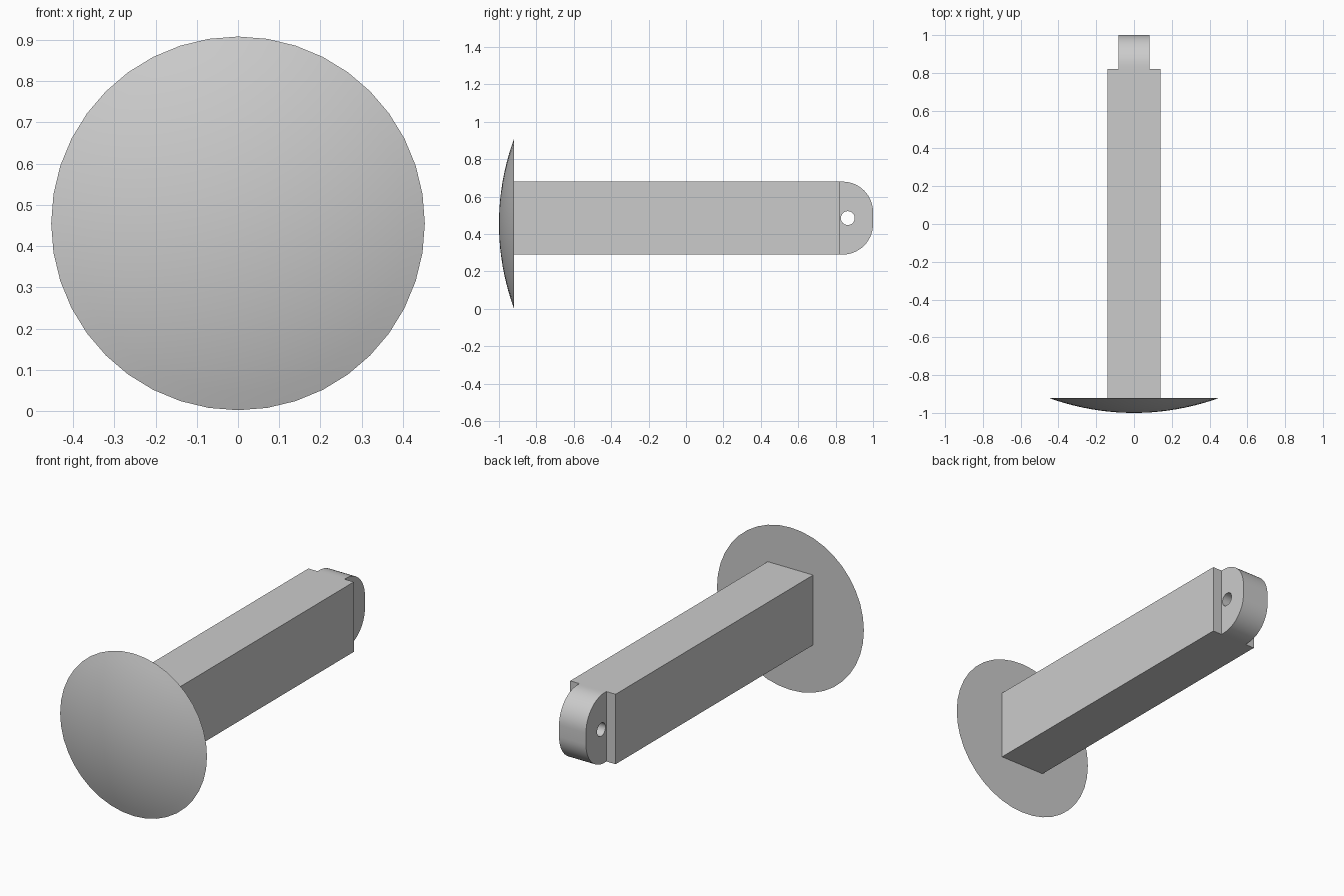
import bpy
import bmesh
import math
from mathutils import Matrix

cube = bpy.data.objects.get("Cube")
if cube:
    bpy.data.objects.remove(cube, do_unlink=True)

grey = bpy.data.materials.new("plain grey")
grey.use_nodes = True
colour = (0.6, 0.6, 0.6, 1)
grey.diffuse_color = colour
grey.node_tree.nodes["Principled BSDF"].inputs["Base Color"].default_value = colour

BAR_Z = 0.485      # centre height of bar and lug
HALF_H = 0.195     # half height of bar and lug
BAR_END = 0.82     # y where the bar meets the lug


def finish(name, bm, smooth_angle=None):
    bmesh.ops.recalc_face_normals(bm, faces=bm.faces)
    mesh = bpy.data.meshes.new(name)
    bm.to_mesh(mesh)
    bm.free()
    mesh.materials.append(grey)
    obj = bpy.data.objects.new(name, mesh)
    bpy.context.collection.objects.link(obj)
    if smooth_angle:
        bpy.ops.object.select_all(action="DESELECT")
        obj.select_set(True)
        bpy.context.view_layer.objects.active = obj
        bpy.ops.object.shade_smooth_by_angle(angle=math.radians(smooth_angle))
    return obj


# Domed head: a shallow spherical cap with a flat back
radius, depth, rim_y, head_z = 0.453, 0.08, -0.92, 0.455
sphere_r = (radius ** 2 + depth ** 2) / (2 * depth)
max_angle = math.asin(radius / sphere_r)
bm = bmesh.new()
rings = 10
profile = []
for i in range(rings + 1):
    a = max_angle * i / rings
    y = rim_y - depth + sphere_r * (1 - math.cos(a))
    profile.append(bm.verts.new((sphere_r * math.sin(a), y, head_z)))
profile.append(bm.verts.new((0, rim_y, head_z)))
edges = [bm.edges.new(pair) for pair in zip(profile, profile[1:])]
bmesh.ops.spin(bm, geom=profile + edges, cent=(0, 0, head_z), axis=(0, 1, 0),
               angle=math.tau, steps=40, use_merge=True)
bmesh.ops.remove_doubles(bm, verts=bm.verts, dist=0.0005)
finish("domed_head", bm, 15)

# Straight rectangular bar
bm = bmesh.new()
bmesh.ops.create_cube(bm, size=1, matrix=Matrix.Translation(
    (0, (rim_y + BAR_END) / 2, BAR_Z)) @ Matrix.Diagonal((0.28, BAR_END - rim_y, 2 * HALF_H, 1)))
finish("bar", bm)

# Lug: rounded tongue extruded across x
corner, steps, half_w = 0.163, 14, 0.083
outline = [(BAR_END, -HALF_H)]
for side in (-1, 1):
    for i in range(steps + 1):
        a = math.pi / 2 * (i / steps if side > 0 else i / steps - 1)
        outline.append((1 - corner + corner * math.cos(a),
                        side * (HALF_H - corner) + corner * math.sin(a)))
outline.append((BAR_END, HALF_H))
bm = bmesh.new()
face = bm.faces.new([bm.verts.new((-half_w, y, BAR_Z + z)) for y, z in outline])
extruded = bmesh.ops.extrude_face_region(bm, geom=[face])["geom"]
bmesh.ops.translate(bm, vec=(2 * half_w, 0, 0),
                    verts=[v for v in extruded if isinstance(v, bmesh.types.BMVert)])
lug = finish("lug", bm)

# Pin hole through the lug
bm = bmesh.new()
bmesh.ops.create_cone(bm, cap_ends=True, segments=32, radius1=0.037, radius2=0.037, depth=0.4,
                      matrix=Matrix.Translation((0, 0.865, BAR_Z))
                      @ Matrix.Rotation(math.pi / 2, 4, "Y"))
cutter = finish("pin_hole_cutter", bm)
cutter.hide_render = True
cutter.hide_set(True)
hole = lug.modifiers.new("pin_hole", "BOOLEAN")
hole.operation = "DIFFERENCE"
hole.solver = "EXACT"
hole.object = cutter

# Apply the cut, then smooth the rounded end and the hole
bpy.ops.object.select_all(action="DESELECT")
lug.select_set(True)
bpy.context.view_layer.objects.active = lug
bpy.ops.object.modifier_apply(modifier=hole.name)
bpy.ops.object.shade_smooth_by_angle(angle=math.radians(30))
bpy.data.objects.remove(cutter, do_unlink=True)
